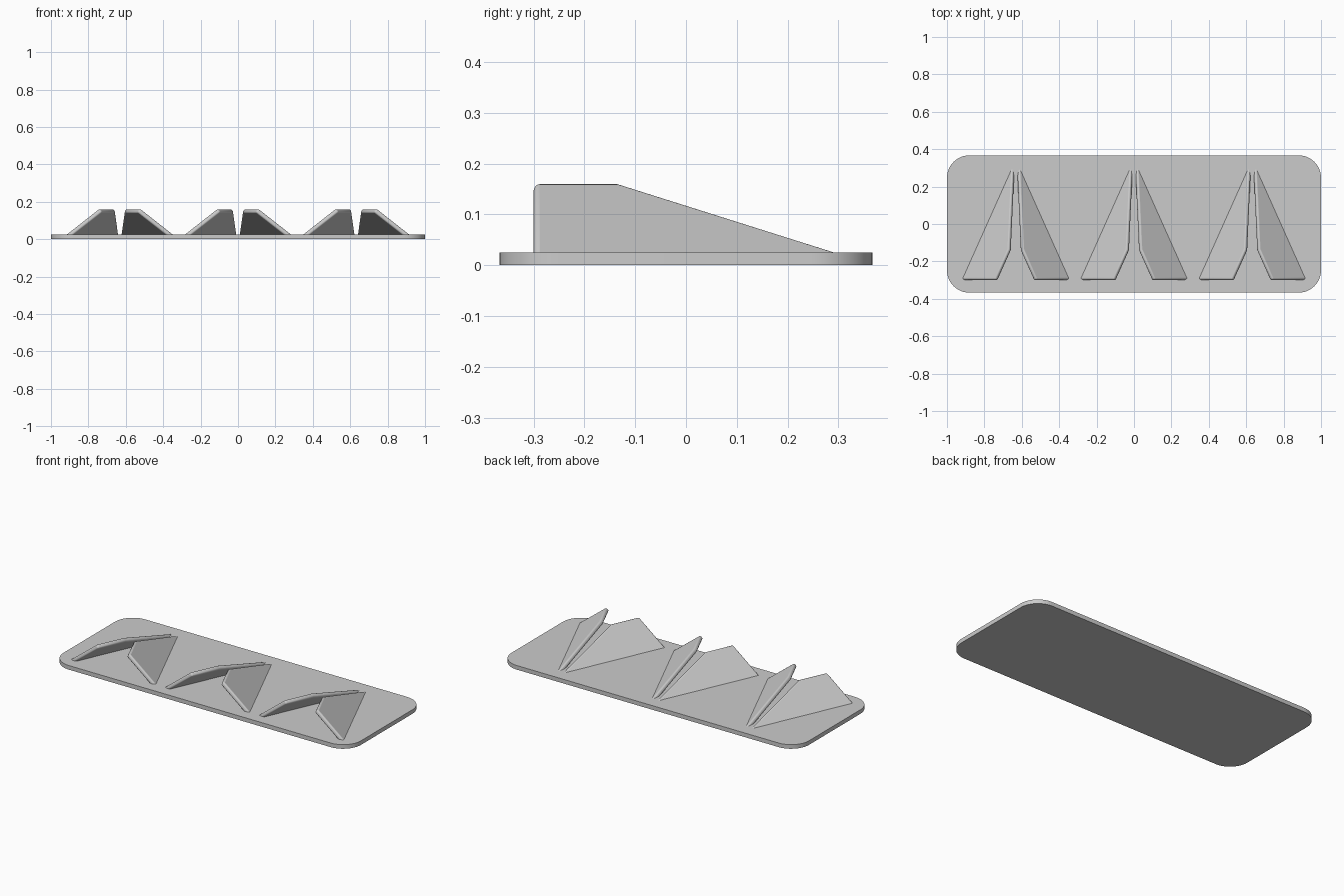
import bpy, bmesh, math
from mathutils import Vector

cube = bpy.data.objects.get("Cube")
if cube:
    bpy.data.objects.remove(cube, do_unlink=True)

grey = bpy.data.materials.new("plain grey")
grey.use_nodes = True
colour = (0.6, 0.6, 0.6, 1)
grey.diffuse_color = colour
grey.node_tree.nodes["Principled BSDF"].inputs["Base Color"].default_value = colour

BASE_TOP = 0.025
FIN_TOP = 0.163
THICKNESS = 0.024
SINK = 0.045


def slab(name, outline, offset):
    """Solid made by sweeping a flat outline along an offset."""
    bm = bmesh.new()
    face = bm.faces.new([bm.verts.new(p) for p in outline])
    swept = bmesh.ops.extrude_face_region(bm, geom=[face])
    moved = [v for v in swept["geom"] if isinstance(v, bmesh.types.BMVert)]
    bmesh.ops.translate(bm, verts=moved, vec=offset)
    bmesh.ops.recalc_face_normals(bm, faces=bm.faces)
    mesh = bpy.data.meshes.new(name)
    bm.to_mesh(mesh)
    bm.free()
    mesh.materials.append(grey)
    obj = bpy.data.objects.new(name, mesh)
    bpy.context.collection.objects.link(obj)
    return obj


def smooth(obj):
    bpy.ops.object.select_all(action="DESELECT")
    obj.select_set(True)
    bpy.context.view_layer.objects.active = obj
    bpy.ops.object.shade_smooth_by_angle(angle=math.radians(35))


# Base plate with rounded corners
half_x, half_y, radius, steps = 1.0, 0.367, 0.12, 12
outline = []
for i, (sx, sy) in enumerate([(1, 1), (-1, 1), (-1, -1), (1, -1)]):
    for k in range(steps + 1):
        a = math.pi / 2 * (i + k / steps)
        outline.append((sx * (half_x - radius) + radius * math.cos(a),
                        sy * (half_y - radius) + radius * math.sin(a), 0))
smooth(slab("base_plate", outline, (0, 0, BASE_TOP)))

# Leaning fin: outer face corners, the foot is sunk into the base
foot_front = Vector((-0.286, -0.296, BASE_TOP))
top_front = Vector((-0.11, -0.296, FIN_TOP))
foot_back = Vector((-0.018, 0.303, BASE_TOP))
run = foot_back - foot_front
top_back = top_front + run * 0.27
inward = run.cross(top_front - foot_front).normalized()
sunk_front = foot_front + (foot_front - top_front) * SINK
sunk_back = foot_back + (foot_back - top_back) * SINK
corners = [sunk_front, top_front, top_back, sunk_back]

# Three mirrored pairs
for place, centre in (("right", -0.632), ("middle", 0), ("left", 0.632)):
    for side, sign in (("right", 1), ("left", -1)):
        def flip(p):
            return Vector((p.x * sign, p.y, p.z))
        fin = slab(f"{place}_pair_{side}_fin", [flip(p) for p in corners],
                   flip(inward * THICKNESS))
        fin.location.x = centre
        bevel = fin.modifiers.new("rounded edges", "BEVEL")
        bevel.width = 0.009
        bevel.segments = 4
        smooth(fin)
